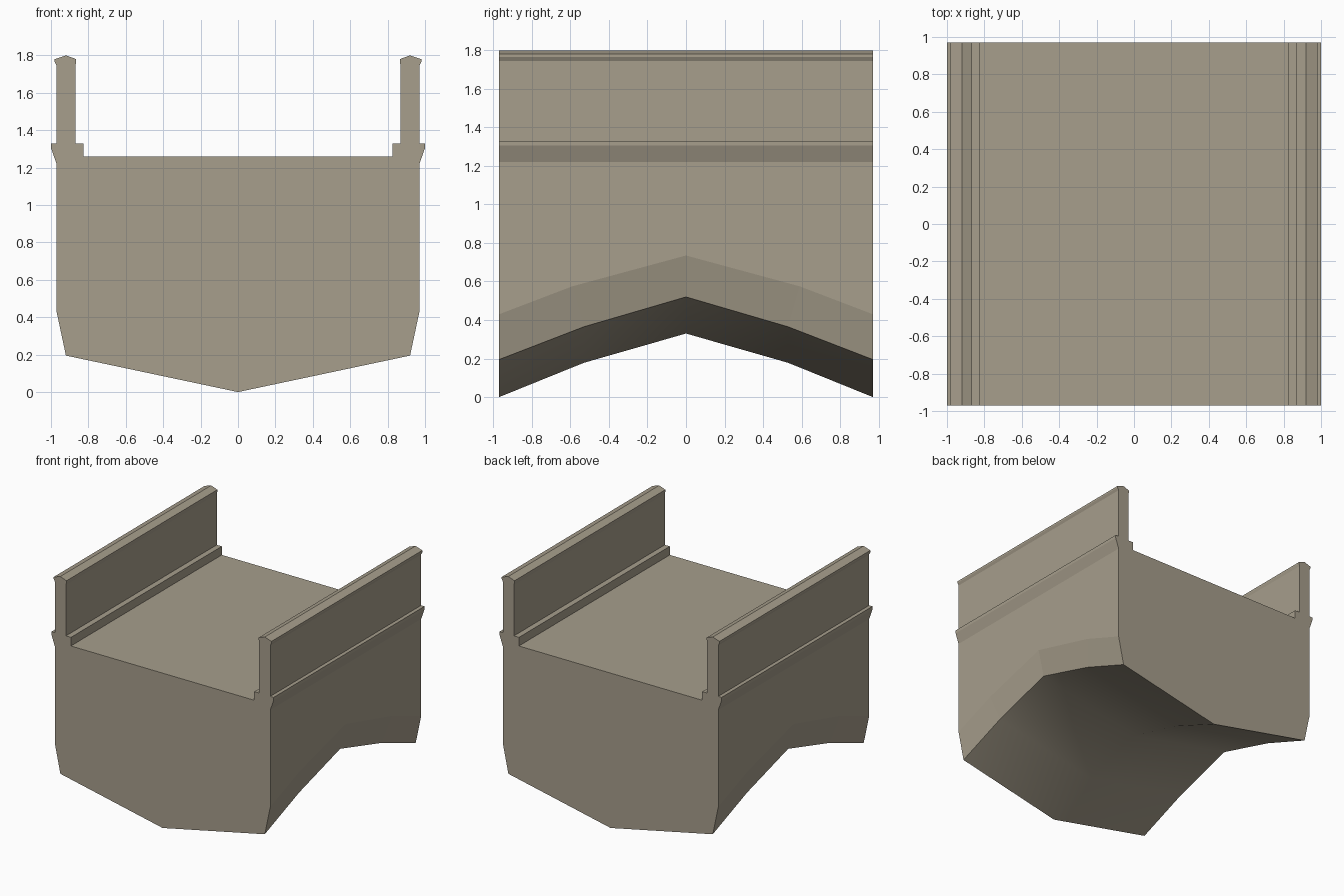
import bpy, bmesh

if "Cube" in bpy.data.objects:
    bpy.data.objects.remove(bpy.data.objects["Cube"])

stone = bpy.data.materials.new("warm grey stone")
stone.diffuse_color = (0.385, 0.342, 0.262, 1)
stone.use_nodes = True
stone.node_tree.nodes["Principled BSDF"].inputs["Base Color"].default_value = stone.diffuse_color

END = 0.97
# Right half of the section above the belly: curb, parapet, coping, string course
UPPER = [(0.825, 1.26), (0.825, 1.33), (0.87, 1.33), (0.87, 1.745), (0.865, 1.765),
         (0.865, 1.78), (0.92, 1.80), (0.98, 1.78), (0.98, 1.765), (0.97, 1.745),
         (0.97, 1.33), (1.0, 1.33), (1.0, 1.305), (0.97, 1.22)]
# Belly heights per station: (y upper, z chamfer top, y lower, z chamfer foot, z keel)
STATIONS = [(-END, 0.43, -END, 0.195, 0.0), (-0.59, 0.575, -0.53, 0.365, 0.178),
            (0, 0.735, 0, 0.52, 0.33),
            (0.59, 0.575, 0.53, 0.365, 0.178), (END, 0.43, END, 0.195, 0.0)]


def section(yu, zc, yl, zf, zk):
    half = [(x, yu, z) for x, z in UPPER] + [(0.97, yu, zc), (0.92, yl, zf)]
    return half + [(0, yl, zk)] + [(-x, y, z) for x, y, z in reversed(half)]


# Bridge span lofted through the stations
bm = bmesh.new()
rings = [[bm.verts.new(p) for p in section(*s)] for s in STATIONS]
n = len(rings[0])
keel = n // 2
for a, b in zip(rings, rings[1:]):
    for i in range(n):
        j = (i + 1) % n
        f = bm.faces.new((a[i], a[j], b[j], b[i]))
        f.smooth = i in (keel - 1, keel)      # curved vault underneath
bm.faces.new(rings[0])
bm.faces.new(rings[-1][::-1])
bmesh.ops.recalc_face_normals(bm, faces=bm.faces)
for e in bm.edges:
    e.smooth = all(f.smooth for f in e.link_faces)

mesh = bpy.data.meshes.new("bridge_span")
bm.to_mesh(mesh)
bm.free()
mesh.materials.append(stone)
bpy.context.collection.objects.link(bpy.data.objects.new("bridge_span", mesh))
